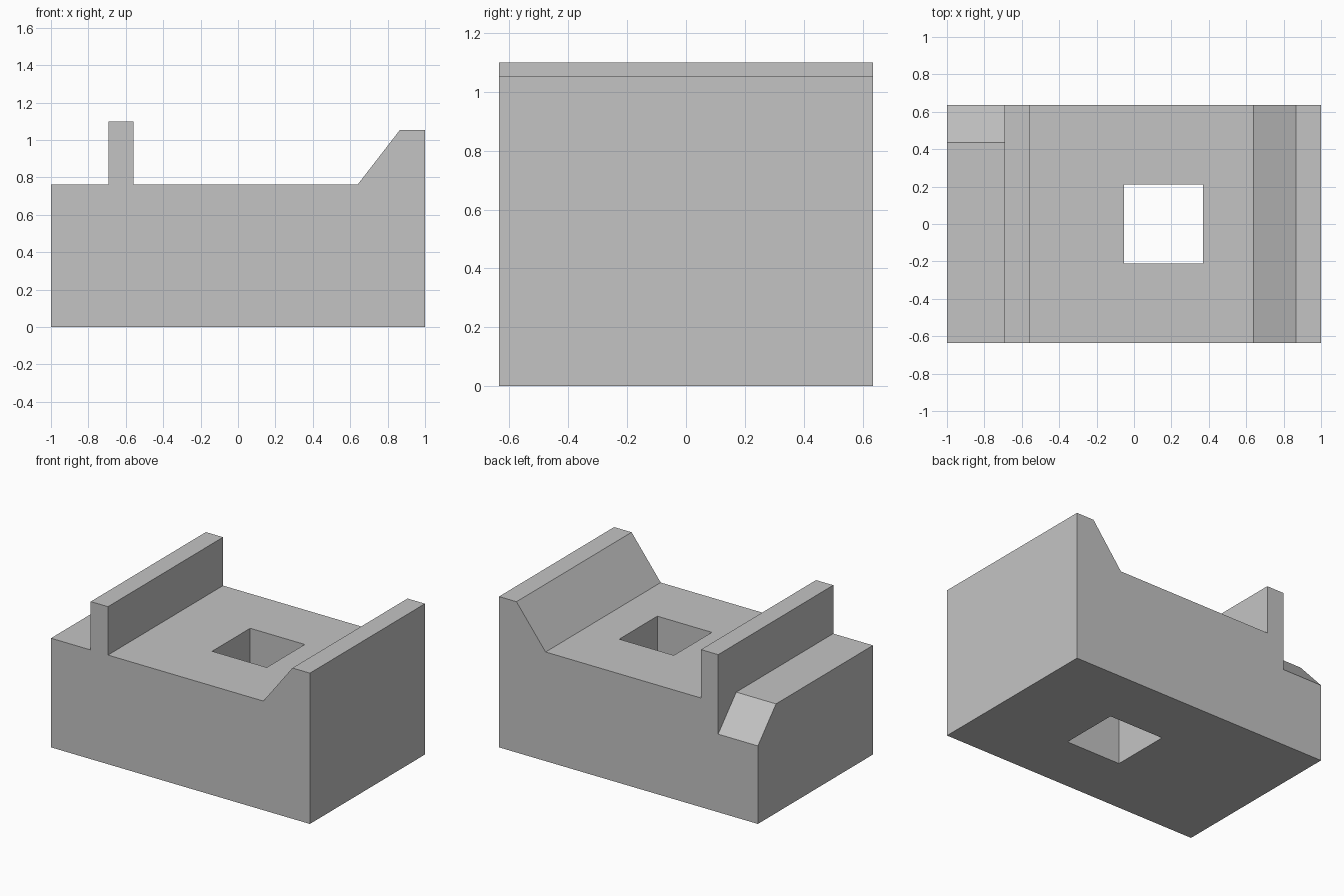
import bpy
import bmesh
from mathutils import Vector

if "Cube" in bpy.data.objects:
    bpy.data.objects.remove(bpy.data.objects["Cube"], do_unlink=True)

HALF_DEPTH = 0.635
DECK = 0.762

grey = bpy.data.materials.new("plain grey")
grey.use_nodes = True
colour = (0.55, 0.55, 0.55, 1)
grey.diffuse_color = colour
grey.node_tree.nodes["Principled BSDF"].inputs["Base Color"].default_value = colour


def prism(name, profile, offset):
    """Extrude a closed outline of 3D points along an offset."""
    bm = bmesh.new()
    face = bm.faces.new([bm.verts.new(p) for p in profile])
    new = bmesh.ops.extrude_face_region(bm, geom=[face])["geom"]
    moved = [g for g in new if isinstance(g, bmesh.types.BMVert)]
    bmesh.ops.translate(bm, verts=moved, vec=Vector(offset))
    bmesh.ops.recalc_face_normals(bm, faces=bm.faces)
    mesh = bpy.data.meshes.new(name)
    bm.to_mesh(mesh)
    bm.free()
    mesh.materials.append(grey)
    obj = bpy.data.objects.new(name, mesh)
    bpy.context.collection.objects.link(obj)
    return obj


def cut(target, cutter):
    cutter.hide_render = True
    cutter.hide_set(True)
    cutter.display_type = 'WIRE'
    mod = target.modifiers.new(cutter.name, 'BOOLEAN')
    mod.operation = 'DIFFERENCE'
    mod.solver = 'EXACT'
    mod.object = cutter
    bpy.context.view_layer.objects.active = target
    bpy.ops.object.modifier_apply(modifier=mod.name)
    bpy.data.objects.remove(cutter, do_unlink=True)


# Block with upright rib and sloped end wall
outline = [(-1, 0), (1, 0), (1, 1.053), (0.865, 1.053), (0.64, DECK),
           (-0.56, DECK), (-0.56, 1.1), (-0.693, 1.1), (-0.693, DECK), (-1, DECK)]
block = prism("slotted_block", [(x, -HALF_DEPTH, z) for x, z in outline],
              (0, 2 * HALF_DEPTH, 0))

# Square hole through the deck
hole = [(-0.053, -0.21), (0.369, -0.21), (0.369, 0.21), (-0.053, 0.21)]
cut(block, prism("square_hole", [(x, y, -0.2) for x, y in hole], (0, 0, 1.4)))

# Chamfer on the rear edge of the ledge, running up to the rib
run, drop = 0.2, 0.217
y0, y1 = HALF_DEPTH - 2 * run, HALF_DEPTH + run
wedge = [(HALF_DEPTH - run, DECK), (y1, DECK - 2 * drop), (y1, 1.3),
         (y0, 1.3), (y0, DECK + drop)]
cut(block, prism("ledge_chamfer", [(-1.2, y, z) for y, z in wedge], (0.507, 0, 0)))
